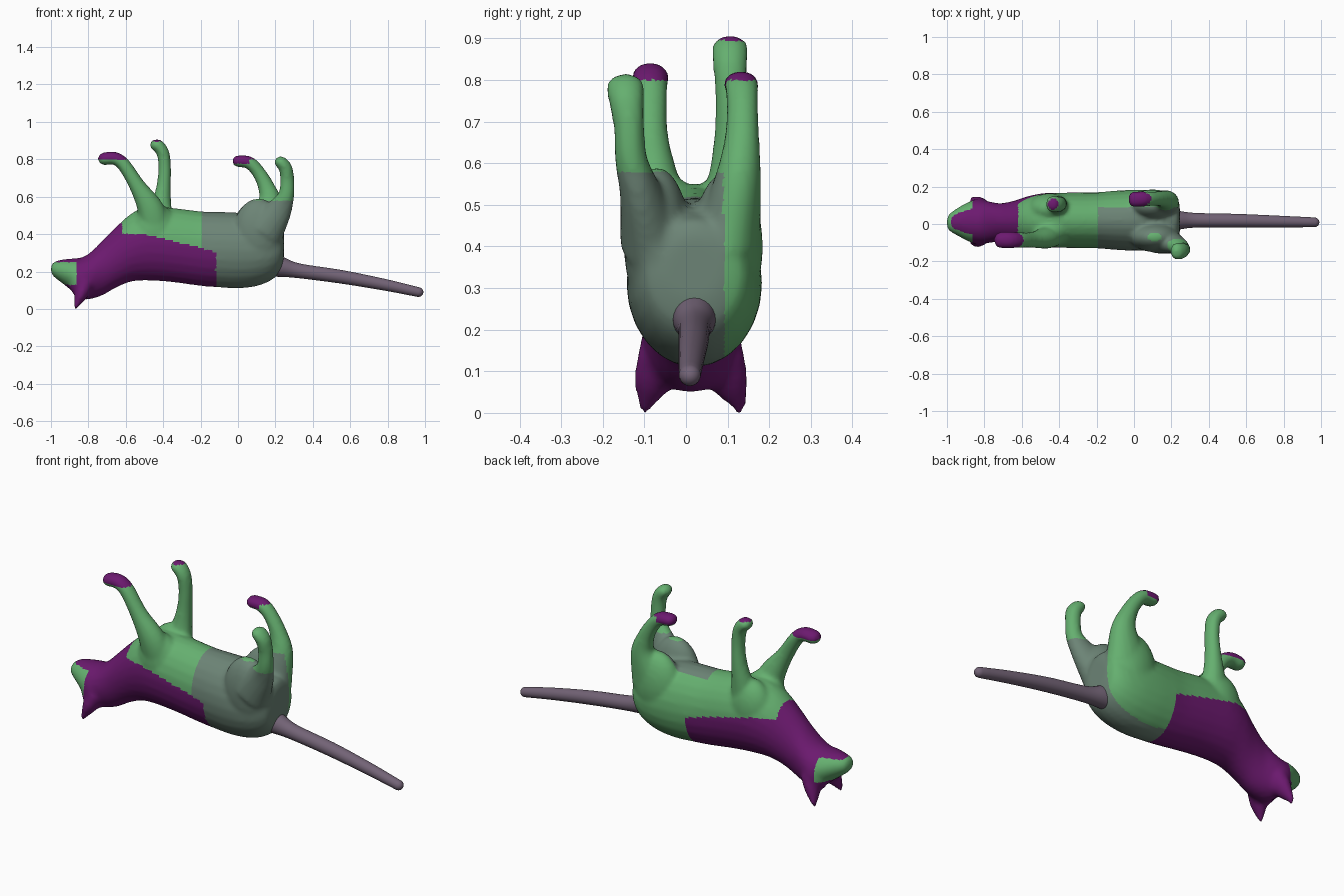
import bpy, bmesh, math
from mathutils import Vector

if "Cube" in bpy.data.objects:
    bpy.data.objects.remove(bpy.data.objects["Cube"])

SEG = 24


def catmull(pts, steps=5):
    # smooth interpolation through tuples of numbers
    p = [Vector(q) for q in pts]
    p = [2 * p[0] - p[1]] + p + [2 * p[-1] - p[-2]]
    out = []
    for i in range(1, len(p) - 2):
        a, b, c, d = p[i - 1:i + 3]
        for s in range(steps):
            t = s / steps
            out.append(0.5 * (2 * b + (c - a) * t + (2 * a - 5 * b + 4 * c - d) * t * t
                              + (3 * b - a - 3 * c + d) * t ** 3))
    return out + [p[-2]]


def loft(bm, rings):
    # rings: (centre, u vector, v vector)
    loops = []
    for c, u, v in rings:
        loops.append([bm.verts.new(c + u * math.cos(2 * math.pi * k / SEG) + v * math.sin(2 * math.pi * k / SEG))
                      for k in range(SEG)])
    faces = [bm.faces.new((a[k], a[(k + 1) % SEG], b[(k + 1) % SEG], b[k]))
             for a, b in zip(loops, loops[1:]) for k in range(SEG)]
    faces += [bm.faces.new(loops[0][::-1]), bm.faces.new(loops[-1])]
    bmesh.ops.recalc_face_normals(bm, faces=faces)


def limb(bm, pts):
    # pts: (x, y, z, in-plane radius, sideways radius); last end is rounded
    pts = [Vector(p) for p in catmull(pts)]
    rings = []
    for i, p in enumerate(pts):
        t = (pts[min(i + 1, len(pts) - 1)] - pts[max(i - 1, 0)]).to_3d().normalized()
        side = (Vector((0, 1, 0)) - t * t.y).normalized()
        up = t.cross(side)
        rings.append((p.to_3d(), side * p[4], up * p[3]))
    c, u, v = rings[-1]
    r = pts[-1][3]
    for a in (25, 50, 70, 84):
        a = math.radians(a)
        rings.append((c + t * r * math.sin(a), u * math.cos(a), v * math.cos(a)))
    loft(bm, rings)


def ellipsoid(bm, c, r):
    new = bmesh.ops.create_uvsphere(bm, u_segments=24, v_segments=16, radius=1)["verts"]
    for v in new:
        v.co = Vector(c) + Vector((v.co.x * r[0], v.co.y * r[1], v.co.z * r[2]))


def finish(name, bm, voxel, smooth):
    me = bpy.data.meshes.new(name)
    bm.to_mesh(me)
    bm.free()
    ob = bpy.data.objects.new(name, me)
    bpy.context.collection.objects.link(ob)
    if voxel:
        m = ob.modifiers.new("blend", "REMESH")
        m.mode, m.voxel_size = "VOXEL", voxel
        m = ob.modifiers.new("soften", "SMOOTH")
        m.factor, m.iterations = 0.5, smooth
        dg = bpy.context.evaluated_depsgraph_get()
        baked = bpy.data.meshes.new_from_object(ob.evaluated_get(dg))
        ob.modifiers.clear()
        ob.data = baked
    for f in ob.data.polygons:
        f.use_smooth = True
    return ob


def material(name, rgb):
    m = bpy.data.materials.new(name)
    m.diffuse_color = (*rgb, 1)
    m.use_nodes = True
    m.node_tree.nodes["Principled BSDF"].inputs["Base Color"].default_value = m.diffuse_color
    return m


green = material("green", (0.13, 0.43, 0.16))
purple = material("purple", (0.15, 0.01, 0.16))
grey_green = material("grey_green", (0.15, 0.23, 0.18))
mauve = material("mauve", (0.17, 0.125, 0.18))

# torso, neck and head of the upturned cat: x, top z, bottom z, y centre, half width
bm = bmesh.new()
sections = [(.245, .42, .27, .02, .07), (.23, .46, .205, .02, .115), (.18, .48, .155, .02, .145),
            (.1, .50, .122, .02, .16), (0, .515, .110, .02, .163), (-.1, .518, .115, .02, .158),
            (-.2, .522, .123, .02, .15), (-.35, .54, .143, .02, .148), (-.48, .55, .152, .02, .145),
            (-.57, .51, .146, .016, .132), (-.65, .44, .115, .01, .112), (-.72, .37, .075, .008, .103),
            (-.78, .31, .055, .01, .112), (-.83, .277, .052, .012, .118), (-.88, .27, .09, .012, .108),
            (-.93, .265, .13, .012, .082), (-.97, .257, .16, .01, .058), (-.992, .243, .18, .008, .04),
            (-1.0, .225, .2, .008, .018)]
rings = []
for x, top, bot, yc, w in sections and [tuple(s) for s in catmull(sections, 4)]:
    rings.append((Vector((x, yc, (top + bot) / 2)), Vector((0, w, 0)), Vector((0, 0, (top - bot) / 2))))
loft(bm, rings)

# ears
for s in (-1, 1):
    limb(bm, [(-.82, .012 + s * .07, .13, .05, .06), (-.84, .012 + s * .092, .075, .036, .046),
              (-.862, .015 + s * .11, .025, .016, .022), (-.868, .016 + s * .113, .008, .010, .013)])
    # cheeks and shoulders
    ellipsoid(bm, (-.83, .012 + s * .055, .15), (.075, .068, .095))
    ellipsoid(bm, (-.45, .02 + s * .06, .42), (.12, .085, .15))

# thighs
ellipsoid(bm, (.10, .10, .40), (.135, .085, .18))
ellipsoid(bm, (.11, -.07, .41), (.135, .08, .18))

# four legs ending in bent paws
limb(bm, [(-.44, -.05, .42, .09, .07), (-.47, -.072, .54, .07, .06), (-.54, -.085, .66, .043, .043),
          (-.61, -.086, .77, .036, .042), (-.66, -.086, .805, .035, .044), (-.715, -.086, .803, .034, .044)])
limb(bm, [(-.42, .08, .42, .08, .07), (-.41, .10, .55, .055, .05), (-.398, .108, .65, .039, .042),
          (-.392, .108, .75, .034, .038), (-.40, .106, .83, .034, .041), (-.425, .106, .87, .034, .044),
          (-.44, .106, .876, .031, .043)])
limb(bm, [(.13, .10, .42, .12, .08), (.17, .125, .56, .068, .056), (.152, .134, .65, .045, .043),
          (.11, .136, .73, .036, .038), (.06, .134, .782, .034, .041), (.0, .132, .79, .031, .043)])
limb(bm, [(.14, -.08, .42, .11, .08), (.22, -.11, .53, .07, .05), (.258, -.132, .61, .043, .039),
          (.263, -.137, .69, .038, .037), (.255, -.143, .75, .036, .043), (.234, -.145, .78, .034, .046),
          (.226, -.145, .785, .031, .045)])
body = finish("cat_body", bm, 0.011, 5)

# colour patches painted by position
for m in (green, purple, grey_green):
    body.data.materials.append(m)
for f in body.data.polygons:
    x, y, z = f.center
    i = 0
    if x < -.12 and z < .375 - .25 * (x + .4) and x > -.62 and (z < .4):
        i = 1
    elif -.86 < x <= -.62 and z < .47:
        i = 1
    elif x <= -.86 and (z < .13 or z > .25):
        i = 1
    elif z > .8 and x < .12 and not -.5 < x < -.3:
        i = 1
    elif z > .775 and x < .06 and x > -.05:
        i = 1
    elif z > .895:
        i = 1
    elif x > -.19 and z < .58 and y < .09:
        i = 2
    f.material_index = i

# tail
bm = bmesh.new()
limb(bm, [(.17, .02, .24, .07, .06), (.24, .02, .222, .052, .05), (.33, .02, .203, .039, .039),
          (.55, .018, .172, .036, .036), (.78, .013, .13, .031, .031), (.965, .009, .09, .026, .026)])
tail = finish("tail", bm, 0, 0)
tail.data.materials.append(mauve)
